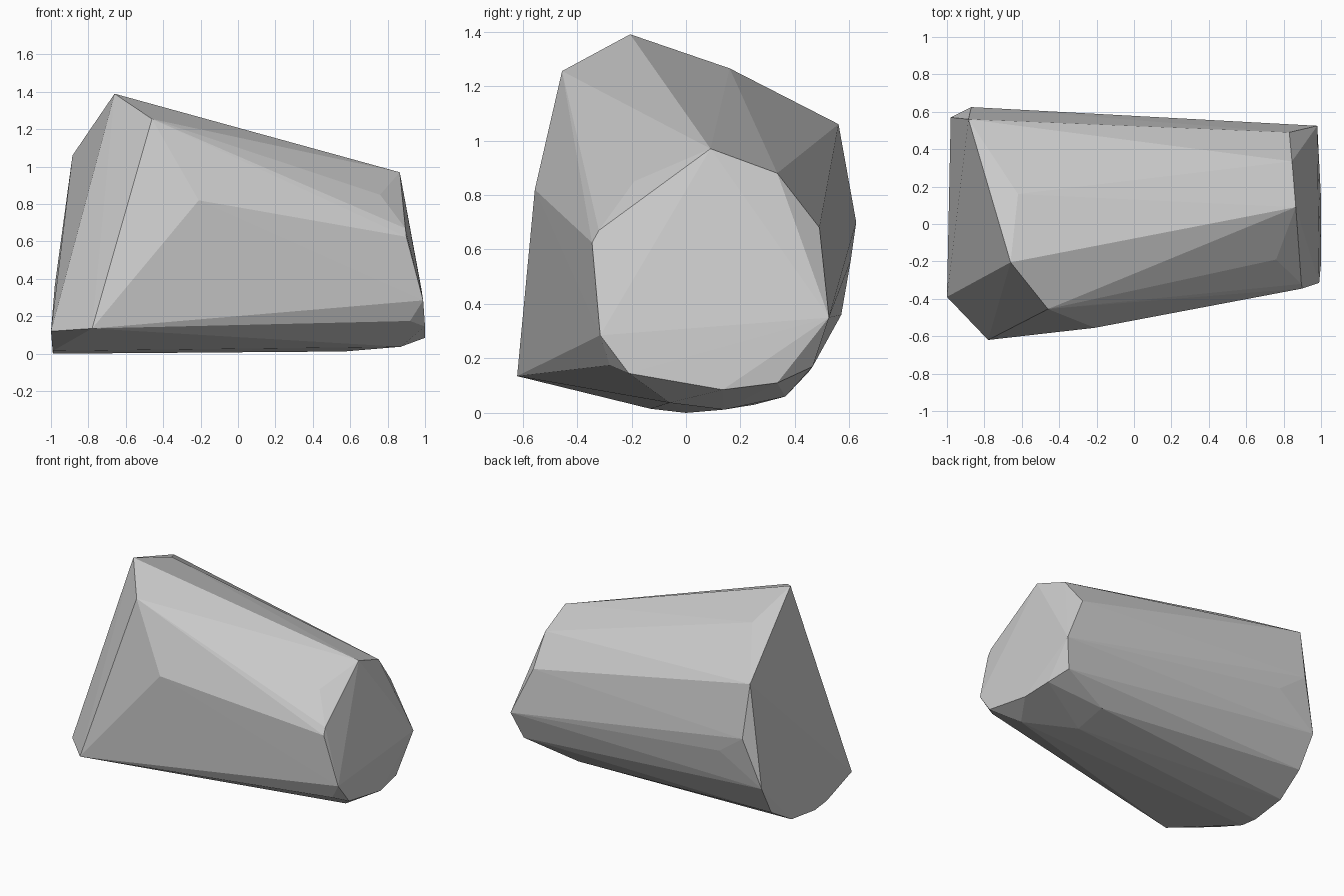
import bpy
import bmesh

default_cube = bpy.data.objects.get("Cube")
if default_cube:
    bpy.data.objects.remove(default_cube, do_unlink=True)


def make_material(name, colour):
    """Plain single-colour material."""
    material = bpy.data.materials.new(name)
    material.use_nodes = True
    material.diffuse_color = colour
    shader = next(n for n in material.node_tree.nodes if n.type == "BSDF_PRINCIPLED")
    shader.inputs["Base Color"].default_value = colour
    shader.inputs["Roughness"].default_value = 0.9
    return material


def make_hull(name, corners, material):
    """Closed faceted solid wrapped tightly around the given corners."""
    mesh = bpy.data.meshes.new(name)
    bm = bmesh.new()
    for corner in corners:
        bm.verts.new(corner)
    result = bmesh.ops.convex_hull(bm, input=bm.verts[:])

    # drop any corner that ended up inside the solid
    leftover = {g for g in result["geom_interior"] + result["geom_unused"]
                if isinstance(g, bmesh.types.BMVert)}
    loose = [v for v in leftover if v.is_valid and not v.link_faces]
    bmesh.ops.delete(bm, geom=loose, context="VERTS")

    bmesh.ops.recalc_face_normals(bm, faces=bm.faces[:])
    for face in bm.faces:
        face.smooth = False
    bm.to_mesh(mesh)
    bm.free()
    mesh.materials.append(material)
    rock = bpy.data.objects.new(name, mesh)
    bpy.context.collection.objects.link(rock)
    return rock


# Rim of the small end, going round from its top
small_end = [
    (.865, .09, .97), (.845, .335, .88), (.83, .49, .68),
    (.98, .525, .35), (.92, .465, .17), (.98, .335, .11),
    (1, .135, .085), (1, -.21, .145), (.99, -.315, .285),
    (.9, -.345, .625), (.895, -.32, .67),
]

# Rim of the large end, going round from its peak
large_end = [
    (-.66, -.205, 1.39), (-.885, .56, 1.06), (-.87, .625, .7),
    (-.98, .57, .36), (-.97, .45, .15), (-.985, .25, .03),
    (-.99, 0, 0), (-.99, -.13, .015), (-1, -.39, .12),
    (-.78, -.62, .135), (-.46, -.455, 1.255),
]

# Blunt corners along the flanks, crest and underside
side_corners = [
    (-.21, -.555, .82), (-.62, .16, 1.265), (.76, -.19, .85),
    (-.68, .605, .56), (.57, .365, .06), (.57, .14, .012),
    (.87, -.06, .037), (.92, -.28, .175),
]

stone_grey = make_material("stone grey", (.6, .6, .6, 1))
make_hull("rock", small_end + large_end + side_corners, stone_grey)
